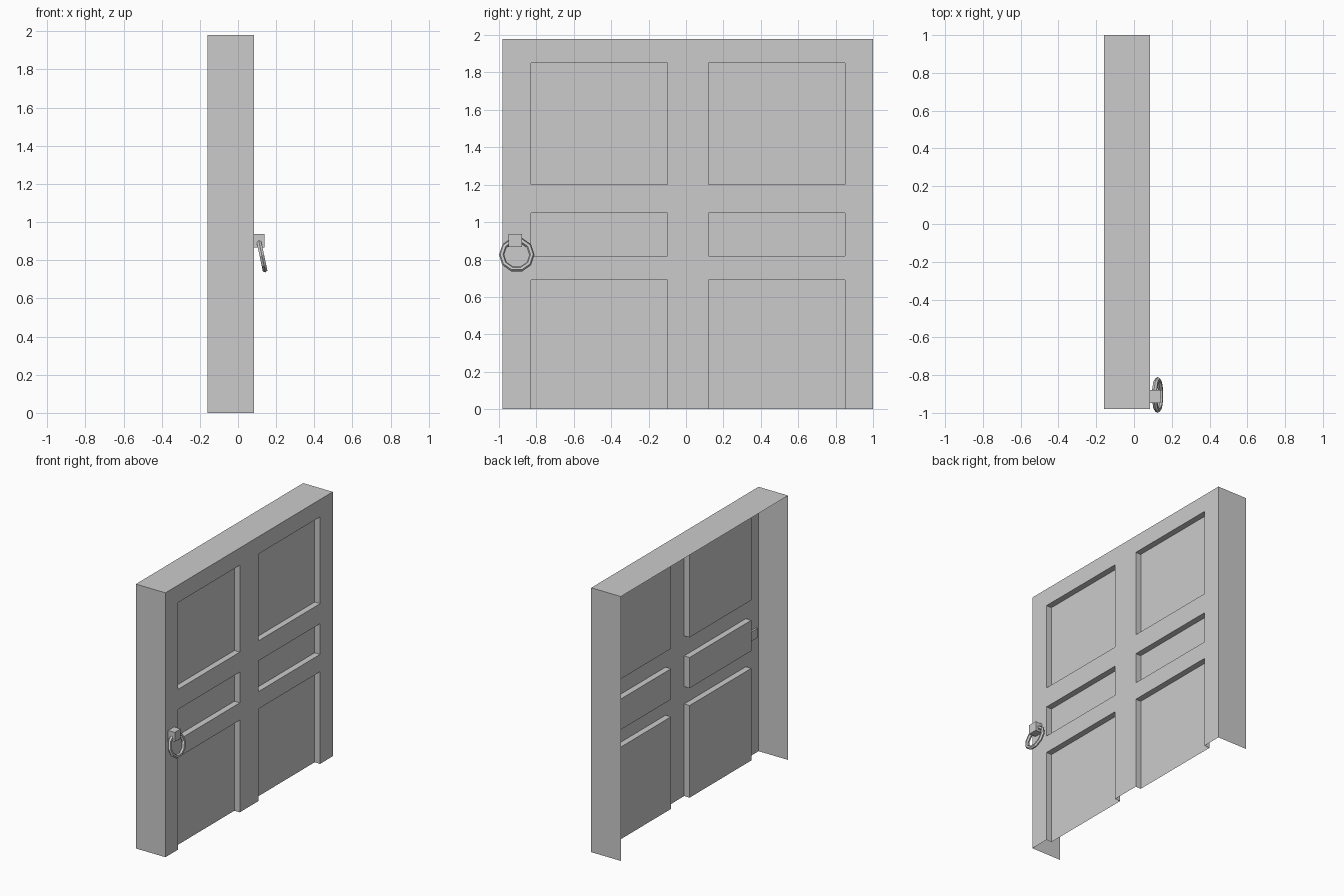
import bpy, bmesh, math

if "Cube" in bpy.data.objects:
    bpy.data.objects.remove(bpy.data.objects["Cube"])

FRONT, BACK, RECESS = 0.085, -0.16, 0.045
YS = [-0.98, -0.83, -0.10, 0.12, 0.85, 1.0]
ZS = [0.0, 0.69, 0.82, 1.05, 1.20, 1.85, 1.98]


def depth(i, j):
    """x position of a cell: odd columns and even rows are recessed panels."""
    return FRONT - RECESS if i in (1, 3) and j in (0, 2, 4) else FRONT


bm = bmesh.new()


def quad(*pts):
    bm.faces.new([bm.verts.new(p) for p in pts])


# Panelled door face: one sheet with stepped recesses, open at the bottom
for i in range(5):
    for j in range(6):
        x = depth(i, j)
        y0, y1, z0, z1 = YS[i], YS[i + 1], ZS[j], ZS[j + 1]
        quad((x, y0, z0), (x, y1, z0), (x, y1, z1), (x, y0, z1))
        if i < 4 and depth(i + 1, j) != x:
            n = depth(i + 1, j)
            quad((x, y1, z0), (n, y1, z0), (n, y1, z1), (x, y1, z1))
        if j < 5 and depth(i, j + 1) != x:
            n = depth(i, j + 1)
            quad((x, y0, z1), (x, y1, z1), (n, y1, z1), (n, y0, z1))

# Sides and top returning to the open back
Y0, Y1, H = YS[0], YS[-1], ZS[-1]
quad((BACK, Y0, 0), (FRONT, Y0, 0), (FRONT, Y0, H), (BACK, Y0, H))
quad((FRONT, Y1, 0), (BACK, Y1, 0), (BACK, Y1, H), (FRONT, Y1, H))
quad((BACK, Y0, H), (FRONT, Y0, H), (FRONT, Y1, H), (BACK, Y1, H))

bmesh.ops.remove_doubles(bm, verts=bm.verts, dist=1e-4)
bmesh.ops.recalc_face_normals(bm, faces=bm.faces)
bmesh.ops.dissolve_limit(bm, angle_limit=0.01, verts=bm.verts, edges=bm.edges)
mesh = bpy.data.meshes.new("door_shell")
bm.to_mesh(mesh)
bm.free()
bpy.context.collection.objects.link(bpy.data.objects.new("door_shell", mesh))

# Block that holds the knocker ring, poking slightly through the sheet
bpy.ops.mesh.primitive_cube_add(size=1, location=(0.105, -0.913, 0.902))
mount = bpy.context.object
mount.name = "handle_mount"
mount.scale = (0.07, 0.07, 0.07)

# Low-poly pull ring, hanging with its lower edge tilted outward
bpy.ops.mesh.primitive_torus_add(
    major_segments=10, minor_segments=6, major_radius=0.081, minor_radius=0.014,
    location=(0.125, -0.905, 0.825),
    rotation=(0, math.radians(90 - 12), 0))
ring = bpy.context.object
ring.name = "handle_ring"
# Turn so that vertices sit on the left and right extremes
for v in ring.data.vertices:
    v.co.x, v.co.y = -v.co.y, v.co.x
